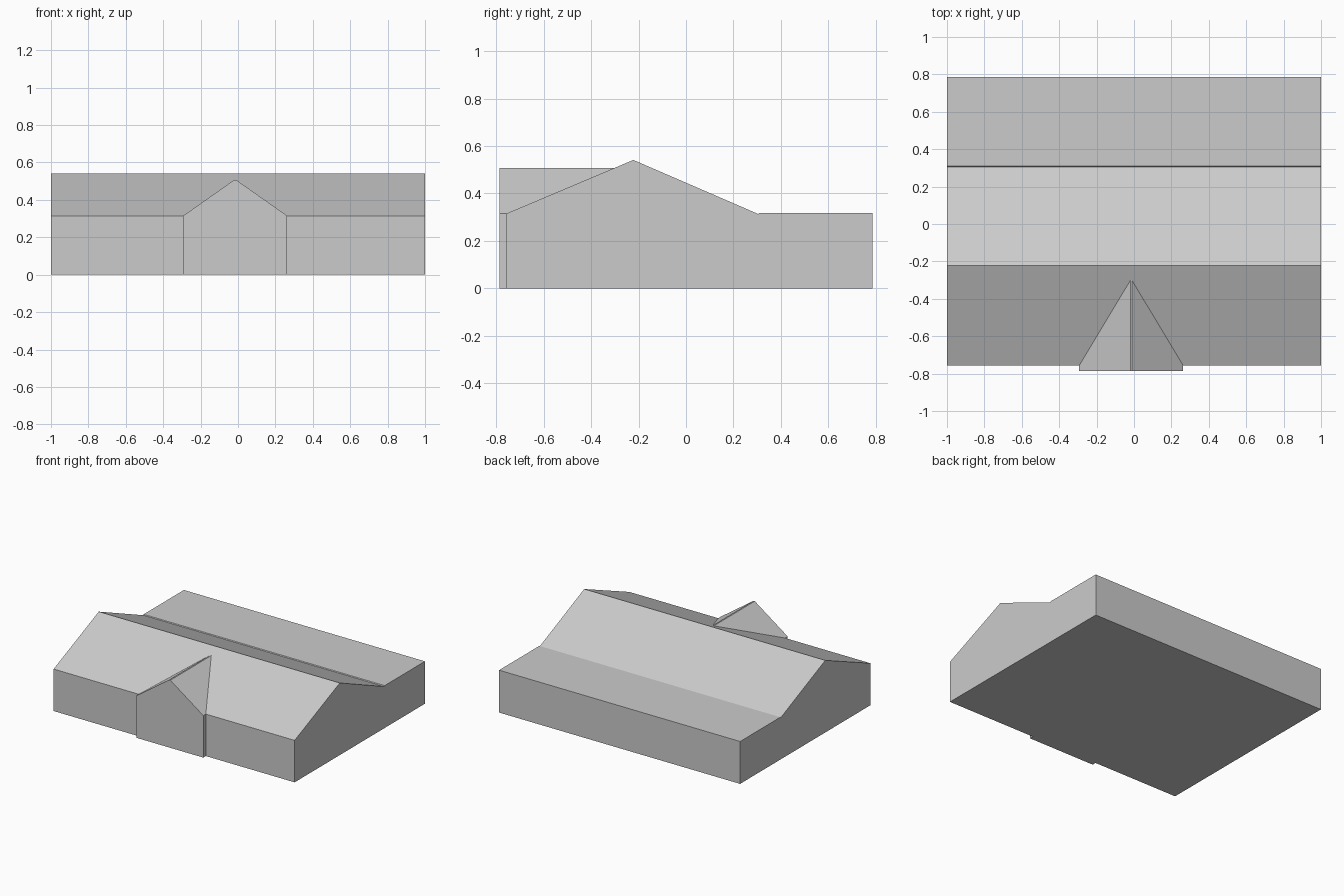
import bpy

if "Cube" in bpy.data.objects:
    bpy.data.objects.remove(bpy.data.objects["Cube"])

EAVE, RIDGE_Y, RIDGE_Z = 0.315, -0.222, 0.541
WALL_Y, FRONT_Y, BACK_Y = -0.757, -0.787, 0.787


def loft(name, start, end, skip_end=False):
    """Join two matching outlines into a flat-faced part."""
    n = len(start)
    faces = [(i, (i + 1) % n, n + (i + 1) % n, n + i) for i in range(n)]
    faces.append(tuple(reversed(range(n))))
    if not skip_end:
        faces.append(tuple(range(n, 2 * n)))
    mesh = bpy.data.meshes.new(name)
    mesh.from_pydata(start + end, [], faces)
    mesh.update()
    obj = bpy.data.objects.new(name, mesh)
    bpy.context.collection.objects.link(obj)
    return obj


# House body: pitched roof at the front, flat-roofed extension at the back
side = [(WALL_Y, 0), (BACK_Y, 0), (BACK_Y, 0.318), (0.31, 0.318),
        (0.305, 0.313), (RIDGE_Y, RIDGE_Z), (WALL_Y, EAVE)]
loft("house_body", [(-1, y, z) for y, z in side], [(1, y, z) for y, z in side])


# Front gable: its back edge runs up the wall and the main roof slope
def back_y(z):
    t = max(0, (z - EAVE) / (RIDGE_Z - EAVE))
    return WALL_Y + t * (RIDGE_Y - WALL_Y)


gable = [(-0.293, 0), (0.263, 0), (0.263, EAVE), (-0.010, 0.507),
         (-0.020, 0.507), (-0.293, EAVE)]
front = [(x, FRONT_Y, z) for x, z in gable]
back = [(x, back_y(z), z) for x, z in gable]
# Reversed faces of the outline are not needed: both run anticlockwise from the front
part = loft("front_gable", front[::-1], back[::-1], skip_end=True)

# Make all normals point outward
import bmesh
for obj in bpy.context.collection.objects:
    bm = bmesh.new()
    bm.from_mesh(obj.data)
    bmesh.ops.recalc_face_normals(bm, faces=bm.faces)
    bm.to_mesh(obj.data)
    bm.free()
